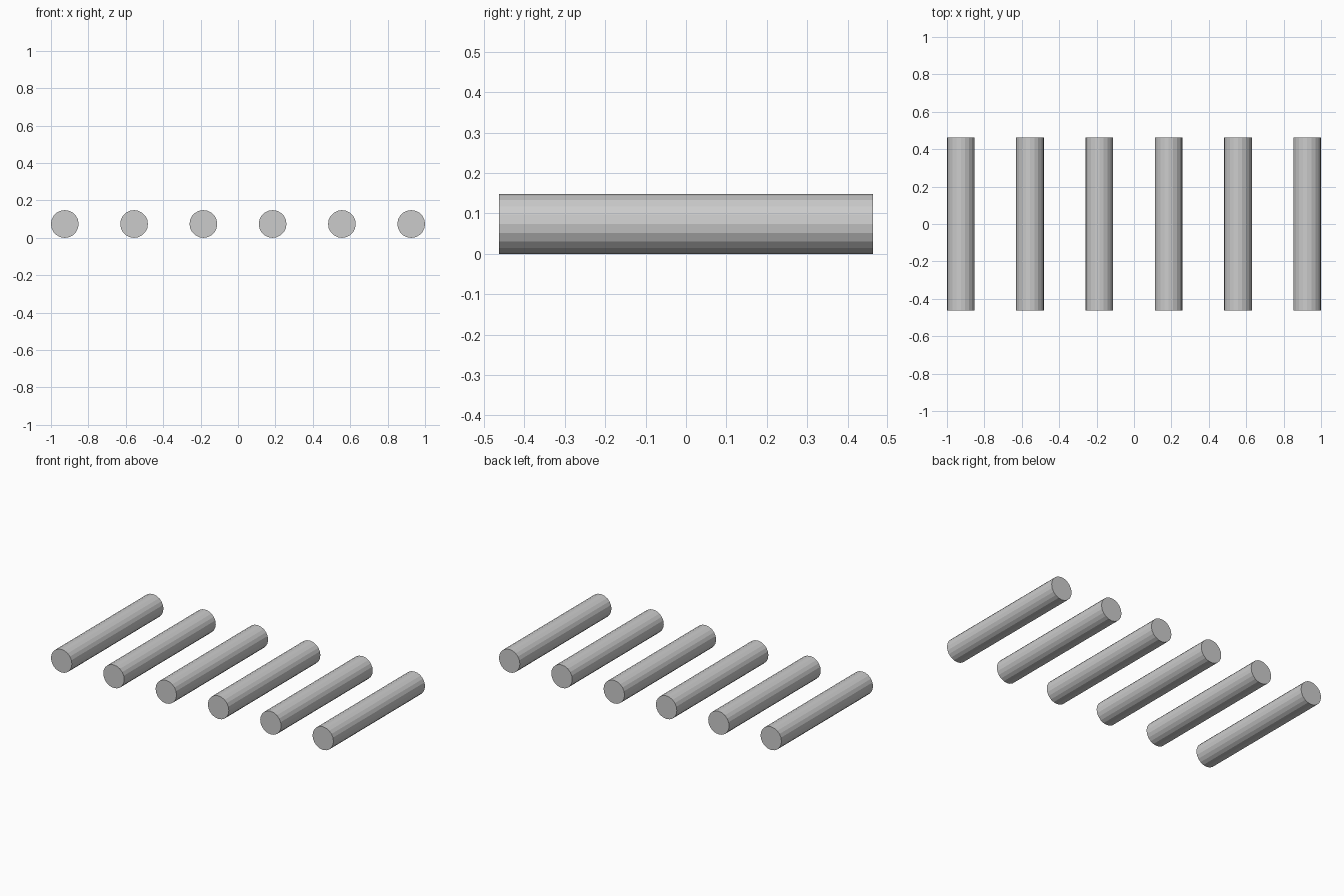
import bpy
import math

if "Cube" in bpy.data.objects:
    bpy.data.objects.remove(bpy.data.objects["Cube"])

R = 2 / 27           # rod radius
LENGTH = 12.5 * R    # rod length along y
SPACING = 5 * R      # distance between rod centres
COUNT = 6

# Row of parallel flat-faced rods lying along y
for i in range(COUNT):
    x = (i - (COUNT - 1) / 2) * SPACING
    bpy.ops.mesh.primitive_cylinder_add(
        vertices=20, radius=R, depth=LENGTH,
        location=(x, 0, R), rotation=(math.pi / 2, 0, 0))
    bpy.context.object.name = f"rod_{i + 1}"
